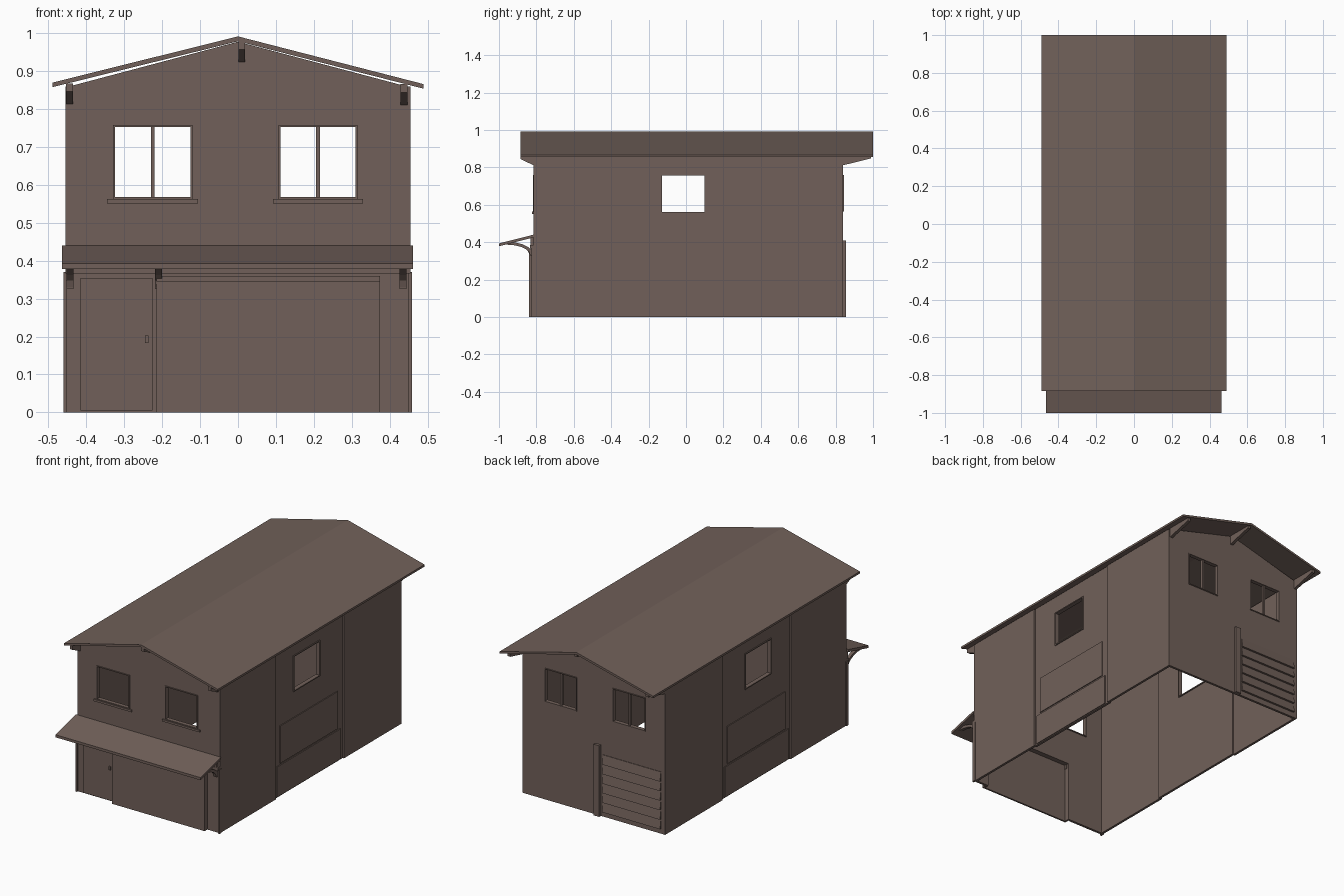
import bpy, bmesh, math

if "Cube" in bpy.data.objects:
    bpy.data.objects.remove(bpy.data.objects["Cube"])

brown = bpy.data.materials.new("weathered brown")
brown.diffuse_color = (0.165, 0.118, 0.101, 1)
brown.use_nodes = True
brown.node_tree.nodes["Principled BSDF"].inputs["Base Color"].default_value = brown.diffuse_color

HX, FRONT, BACK, T = 0.455, -0.815, 0.84, 0.014


def finish(name, bm):
    bmesh.ops.recalc_face_normals(bm, faces=bm.faces)
    me = bpy.data.meshes.new(name)
    bm.to_mesh(me)
    bm.free()
    me.materials.append(brown)
    ob = bpy.data.objects.new(name, me)
    bpy.context.collection.objects.link(ob)
    return ob


def prism(name, pts, axis, a, b):
    """Extrude a 2D profile (other two axes, in order) along axis from a to b."""
    def place(p, t):
        v = list(p)
        v.insert("xyz".index(axis), t)
        return v
    bm = bmesh.new()
    lo = [bm.verts.new(place(p, a)) for p in pts]
    hi = [bm.verts.new(place(p, b)) for p in pts]
    bm.faces.new(lo)
    bm.faces.new(hi)
    n = len(pts)
    for i in range(n):
        j = (i + 1) % n
        bm.faces.new((lo[i], lo[j], hi[j], hi[i]))
    return finish(name, bm)


def box(name, x0, x1, y0, y1, z0, z1):
    return prism(name, [(x0, y0), (x1, y0), (x1, y1), (x0, y1)], "z", z0, z1)


def under_roof(x):
    return 0.978 - 0.265 * abs(x)


def wall(name, axis, pos, u0, u1, holes, extra=()):
    """Thin wall with rectangular openings; its top follows the roof slope."""
    us = sorted({u0, u1, *extra, *[h[i] for h in holes for i in (0, 1)]})
    zs = sorted({0.0, 0.8, *[h[i] for h in holes for i in (2, 3)]}) + [None]
    bm = bmesh.new()
    cache = {}

    def vert(u, z):
        if (u, z) not in cache:
            h = under_roof(u if axis == "y" else pos) if z is None else z
            cache[u, z] = bm.verts.new((u, pos, h) if axis == "y" else (pos, u, h))
        return cache[u, z]
    for a, b in zip(us, us[1:]):
        for c, d in zip(zs, zs[1:]):
            um, zm = (a + b) / 2, (c + (d or 0.86)) / 2
            if any(h[0] < um < h[1] and h[2] < zm < h[3] for h in holes):
                continue
            bm.faces.new((vert(a, c), vert(b, c), vert(b, d), vert(a, d)))
    ob = finish(name, bm)
    m = ob.modifiers.new("thickness", "SOLIDIFY")
    m.thickness, m.offset = T, 0
    return ob


def frame(name, axis, p0, p1, u0, u1, z0, z1, w=0.008):
    """Four bars lining the inside of an opening."""
    for n, (a, b, c, d) in {"left": (u0, u0 + w, z0, z1), "right": (u1 - w, u1, z0, z1),
                            "sill": (u0, u1, z0, z0 + w), "head": (u0, u1, z1 - w, z1)}.items():
        r = (a, b, p0, p1) if axis == "y" else (p0, p1, a, b)
        box(f"{name}_{n}", *r, c, d)


# front and back gable walls
wins = [(-0.33, -0.12, 0.563, 0.758), (0.107, 0.315, 0.563, 0.758)]
G0, G1, GZ, GY = -0.215, 0.375, 0.36, -0.84
wall("front_wall", "y", FRONT + T / 2, -HX, HX, wins + [(G0, G1, 0.0, GZ)], (0,))
wall("back_wall", "y", BACK - T / 2, -HX, HX, wins, (0,))
for i, (a, b, c, d) in enumerate(wins):
    frame(f"front_window_{i}", "y", FRONT - 0.004, FRONT + 0.02, a, b, c, d, 0.005)
    frame(f"back_window_{i}", "y", BACK - 0.02, BACK + 0.004, a, b, c, d, 0.005)
    m = (a + b) / 2
    box(f"back_window_mullion_{i}", m - 0.005, m + 0.005, BACK - 0.016, BACK - 0.002, c, d)
    box(f"front_sill_{i}", a - 0.015, b + 0.015, FRONT - 0.008, FRONT, c - 0.012, c)

# shallow projecting shop shutter in the front
box("shutter_front", G0, G1, GY, GY + 0.01, 0, GZ)
for n, x in (("left", G0), ("right", G1 - 0.01)):
    box(f"shutter_{n}_side", x, x + 0.01, GY + 0.01, FRONT + T, 0, GZ)
box("shutter_top", G0, G1, GY + 0.01, FRONT + T, GZ - 0.01, GZ)
box("shutter_header", G0, G1, GY - 0.005, GY, 0.345, GZ)

# front door and corner posts
box("front_door", -0.415, -0.225, FRONT - 0.007, FRONT, 0.005, 0.355)
box("door_handle", -0.246, -0.236, FRONT - 0.014, FRONT - 0.007, 0.183, 0.203)
for s in (-1, 1):
    box("front_corner_post", s * 0.455 - 0.006, s * 0.455 + 0.004, FRONT - 0.01, FRONT + 0.01, 0, 0.37)

# side walls: two outer bays and a slightly set-back middle bay with a window
for s, side in ((-1, "left"), (1, "right")):
    x = s * (HX - T / 2)
    xm = s * (HX - T / 2 - 0.008)
    wall(f"{side}_wall_front_bay", "x", x, FRONT, -0.305, [])
    wall(f"{side}_wall_back_bay", "x", x, 0.315, BACK, [])
    win = (-0.135, 0.105, 0.555, 0.762)
    wall(f"{side}_wall_middle_bay", "x", xm, -0.31, 0.32, [win])
    face = s * (HX - 0.008)
    p = sorted((face - s * 0.02, face + s * 0.005))
    frame(f"{side}_window", "x", *p, *win, 0.006)
    p = sorted((face, face + s * 0.005))
    box(f"{side}_hatch", *p, -0.26, 0.265, 0.19, 0.405)
    box(f"{side}_lower_panel", *p, -0.29, 0.29, 0.005, 0.18)

# back: slatted shutter and a short post beside it
for i in range(6):
    z = 0.03 + i * 0.055
    prism("back_slat", [(BACK - 0.002, z), (BACK + 0.012, z), (BACK + 0.003, z + 0.052),
                        (BACK - 0.002, z + 0.052)], "x", -0.43, -0.06)
box("back_post", -0.045, -0.01, BACK, BACK + 0.016, 0, 0.41)

# low gable roof
R = 0.49
prism("roof", [(-R, 0.858), (0, 0.979), (R, 0.854), (R, 0.866), (0, 0.992), (-R, 0.870)],
      "y", -0.885, 1.0)

# brackets below the roof ends
for x, top in ((-0.445, 0.868), (0.438, 0.866), (0.01, 0.979)):
    prism("front_roof_bracket", [(FRONT, top - 0.055), (FRONT, top), (-0.885, top),
                                 (-0.885, top - 0.022)], "x", x - 0.009, x + 0.009)
    prism("back_roof_bracket", [(BACK, top - 0.055), (BACK, top), (0.99, top),
                                (0.99, top - 0.018)], "x", x - 0.009, x + 0.009)

# sloping canopy above the shop front
prism("canopy", [(FRONT, 0.425), (FRONT, 0.44), (-1.0, 0.393), (-1.0, 0.378)], "x", -0.465, 0.462)
box("canopy_beam", -0.455, 0.455, FRONT - 0.018, FRONT, 0.366, 0.384)

# curved canopy brackets
for x in (-0.443, -0.21, 0.435):
    outer, inner = [], []
    for i in range(6):
        t = math.radians(90 * i / 5)
        cy, cz = -0.955, 0.33
        outer.append((cy + 0.14 * math.sin(t), cz + 0.072 * math.cos(t)))
        inner.append((cy + 0.122 * math.sin(t), cz + 0.056 * math.cos(t)))
    prism("canopy_bracket", outer + inner[::-1], "x", x - 0.009, x + 0.009)
    box("canopy_bracket_leg", x - 0.009, x + 0.009, FRONT - 0.016, FRONT, 0.325, 0.43)
